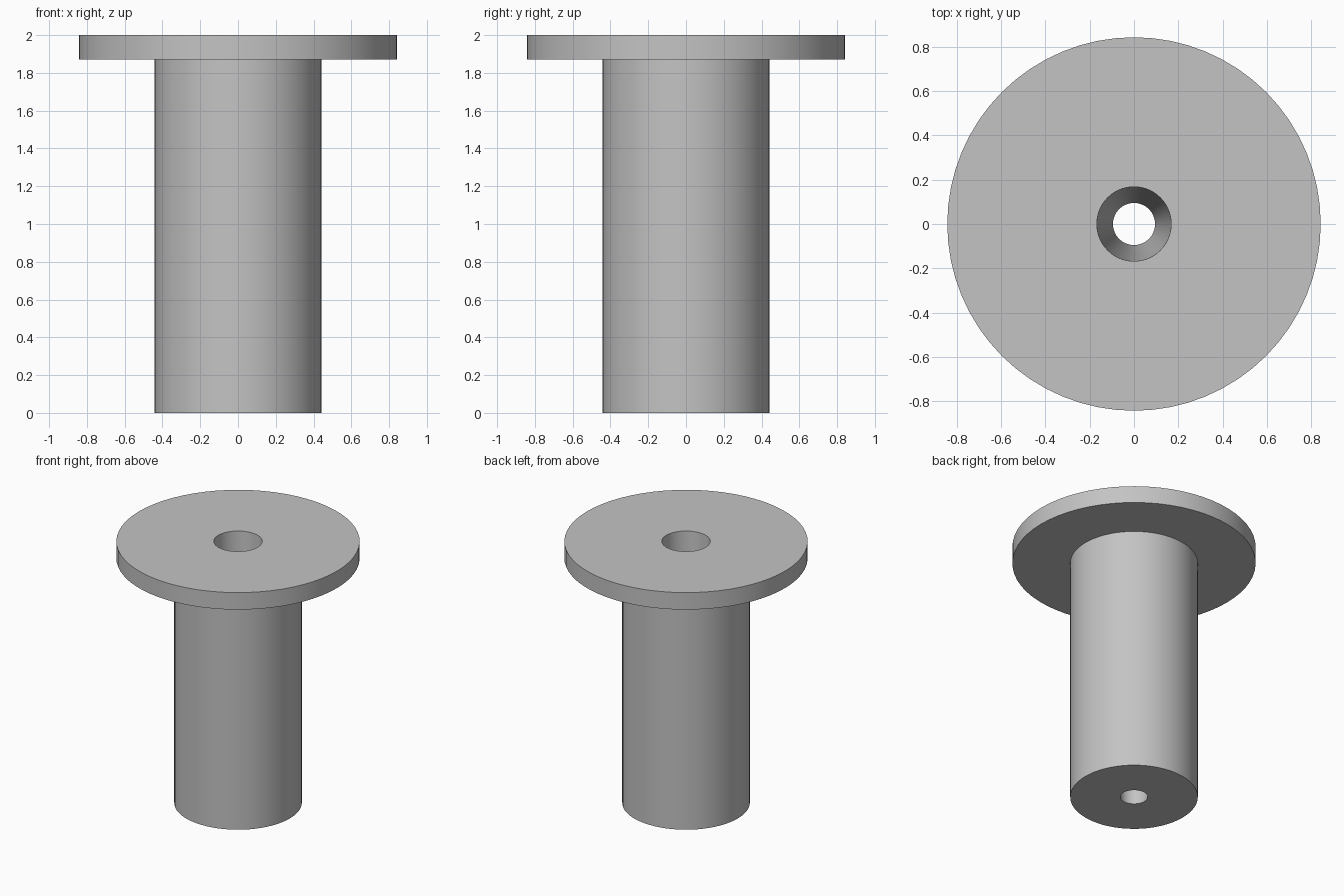
import bpy, bmesh, math

cube = bpy.data.objects.get("Cube")
if cube:
    bpy.data.objects.remove(cube, do_unlink=True)

SEGMENTS = 64
HEIGHT = 2.0
FLANGE_BOTTOM = 1.87
FLANGE_R, BARREL_R = 0.843, 0.442
BORE_TOP_R, BORE_BOTTOM_R = 0.168, 0.095

grey = bpy.data.materials.new("plain grey")
grey.use_nodes = True
colour = (0.55, 0.55, 0.55, 1)
grey.diffuse_color = colour
grey.node_tree.nodes["Principled BSDF"].inputs["Base Color"].default_value = colour


def lathe(name, profile):
    """Spin a closed (radius, height) profile around the z axis."""
    bm = bmesh.new()
    verts = [bm.verts.new((r, 0, z)) for r, z in profile]
    edges = [bm.edges.new((v, verts[i - 1])) for i, v in enumerate(verts)]
    bmesh.ops.spin(bm, geom=verts + edges, cent=(0, 0, 0), axis=(0, 0, 1),
                   angle=math.tau, steps=SEGMENTS, use_merge=True)
    bmesh.ops.remove_doubles(bm, verts=bm.verts, dist=1e-4)
    bmesh.ops.recalc_face_normals(bm, faces=bm.faces)
    mesh = bpy.data.meshes.new(name)
    bm.to_mesh(mesh)
    bm.free()
    mesh.materials.append(grey)
    obj = bpy.data.objects.new(name, mesh)
    bpy.context.collection.objects.link(obj)
    bpy.ops.object.select_all(action="DESELECT")
    obj.select_set(True)
    bpy.context.view_layer.objects.active = obj
    bpy.ops.object.shade_smooth_by_angle(angle=math.radians(30))
    return obj


# Flanged barrel with a tapered bore through its full height
lathe("flanged_bushing", [
    (BORE_BOTTOM_R, 0), (BARREL_R, 0),
    (BARREL_R, FLANGE_BOTTOM), (FLANGE_R, FLANGE_BOTTOM),
    (FLANGE_R, HEIGHT), (BORE_TOP_R, HEIGHT),
])
